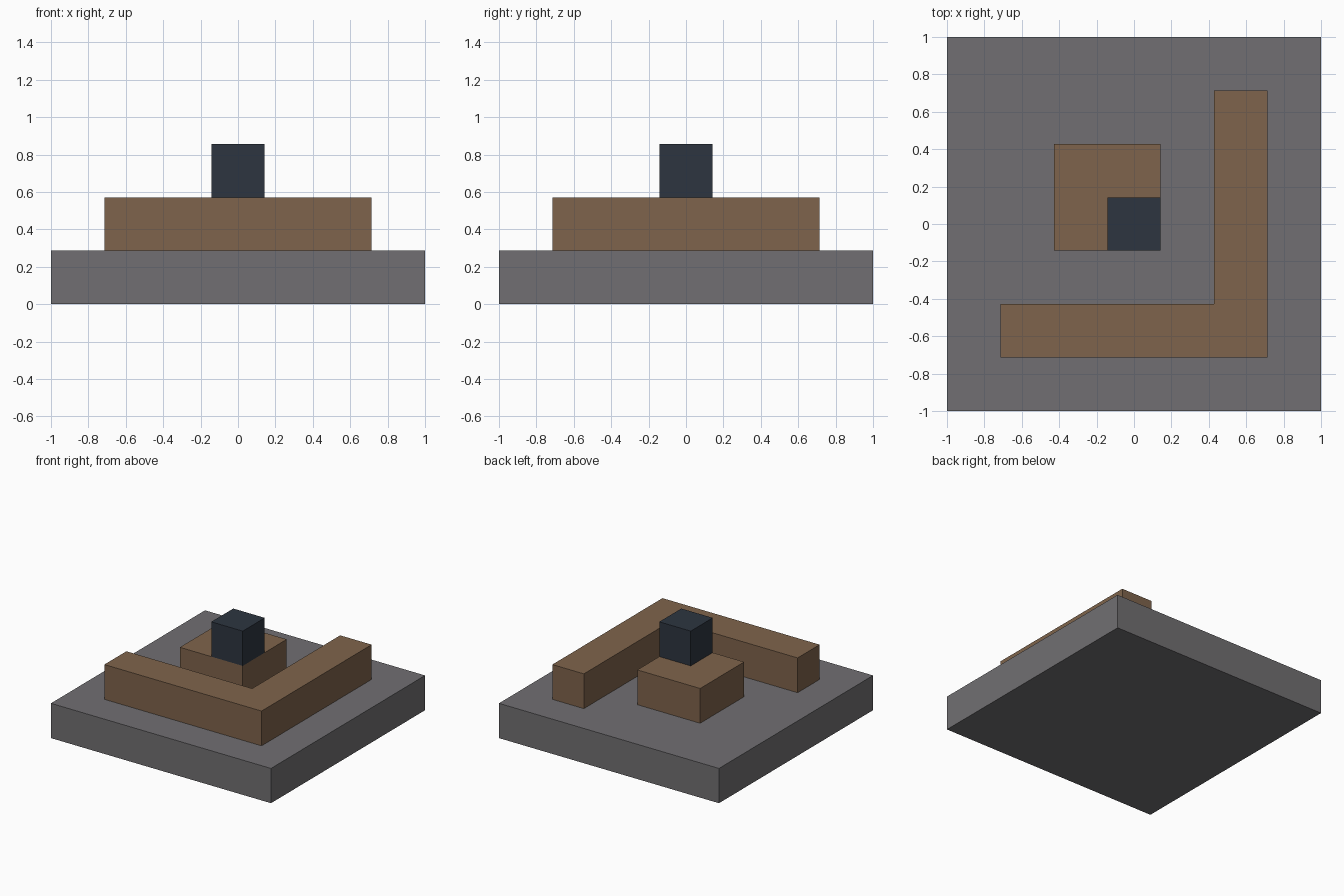
import bpy
import bmesh

default_cube = bpy.data.objects.get("Cube")
if default_cube:
    bpy.data.objects.remove(default_cube, do_unlink=True)

U = 1 / 7  # half of one grid block


def make_material(name, rgb):
    mat = bpy.data.materials.new(name)
    mat.use_nodes = True
    mat.diffuse_color = (*rgb, 1)
    mat.node_tree.nodes["Principled BSDF"].inputs["Base Color"].default_value = (*rgb, 1)
    return mat


def extrude_plan(name, outline, bottom, top, mat):
    """Raise a counter-clockwise plan outline (in units of U) into a solid."""
    bm = bmesh.new()
    plan = bm.faces.new([bm.verts.new((x * U, y * U, bottom * U)) for x, y in outline])
    raised = bmesh.ops.extrude_face_region(bm, geom=[plan], use_keep_orig=True)["geom"]
    verts = [v for v in raised if isinstance(v, bmesh.types.BMVert)]
    bmesh.ops.translate(bm, verts=verts, vec=(0, 0, (top - bottom) * U))
    bmesh.ops.recalc_face_normals(bm, faces=bm.faces[:])
    mesh = bpy.data.meshes.new(name)
    bm.to_mesh(mesh)
    bm.free()
    mesh.materials.append(mat)
    obj = bpy.data.objects.new(name, mesh)
    bpy.context.collection.objects.link(obj)
    return obj


def rectangle(low, high):
    return [low, (high[0], low[1]), high, (low[0], high[1])]


stone = make_material("stone grey", (0.165, 0.159, 0.168))
wood = make_material("wood brown", (0.212, 0.127, 0.072))
navy = make_material("dark navy", (0.026, 0.036, 0.051))

# Square base slab
extrude_plan("base_slab", rectangle((-7, -7), (7, 7)), 0, 2, stone)

# L-shaped wall along the front and left edges
corner = [(-5, -5), (5, -5), (5, 5), (3, 5), (3, -3), (-5, -3)]
extrude_plan("corner_wall", corner, 2, 4, wood)

# Off-centre pedestal with the small cube on its front left corner
extrude_plan("pedestal", rectangle((-3, -1), (1, 3)), 2, 4, wood)
extrude_plan("top_cube", rectangle((-1, -1), (1, 1)), 4, 6, navy)
